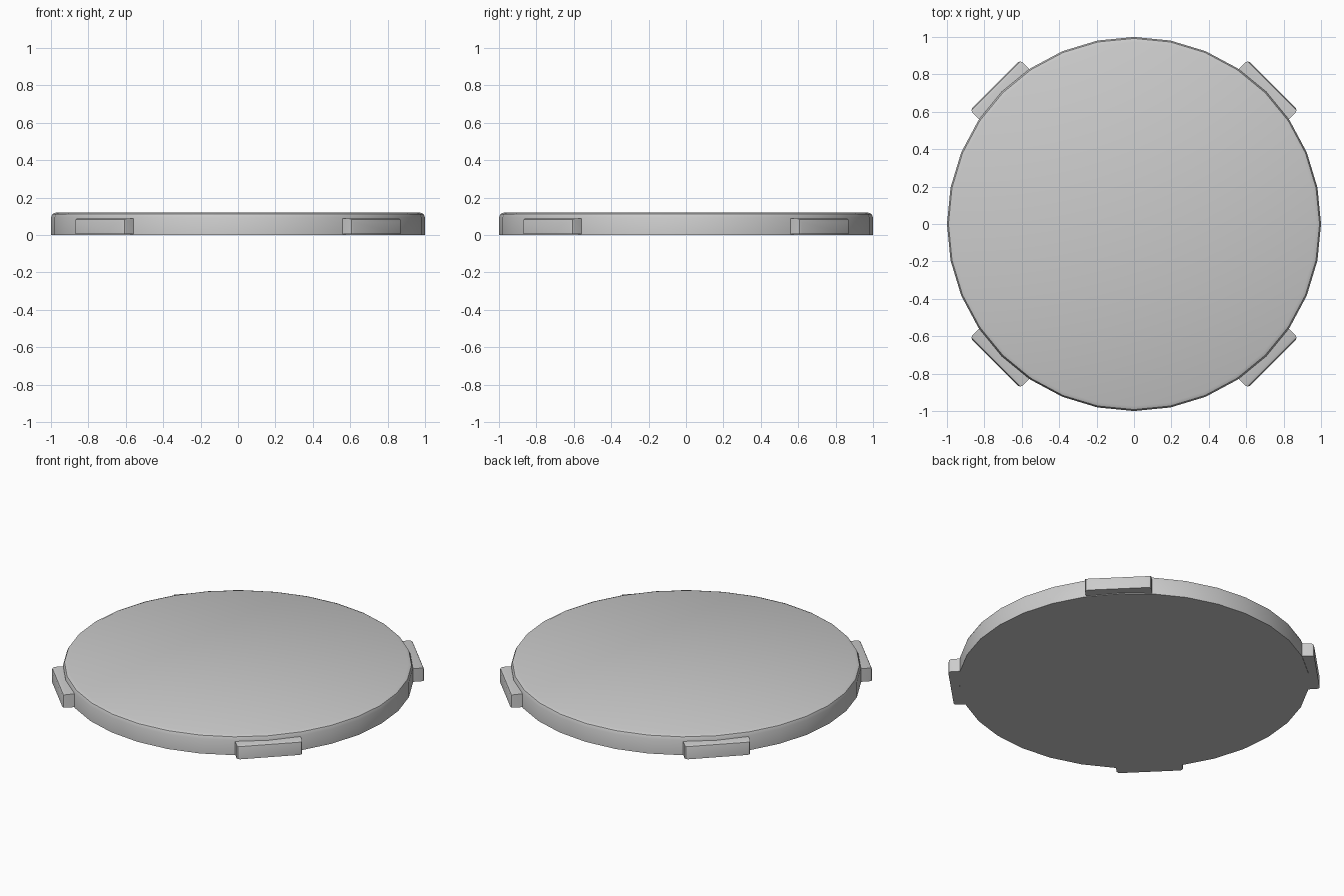
import bpy, bmesh, math
from mathutils import Matrix

if "Cube" in bpy.data.objects:
    bpy.data.objects.remove(bpy.data.objects["Cube"])


def finish(bm, name):
    bmesh.ops.recalc_face_normals(bm, faces=bm.faces[:])
    mesh = bpy.data.meshes.new(name)
    bm.to_mesh(mesh)
    bm.free()
    obj = bpy.data.objects.new(name, mesh)
    bpy.context.collection.objects.link(obj)
    bpy.ops.object.select_all(action='DESELECT')
    obj.select_set(True)
    bpy.context.view_layer.objects.active = obj
    bpy.ops.object.shade_smooth_by_angle(angle=math.radians(40))
    return obj


def bevel(bm, edges, width, segments):
    bmesh.ops.bevel(bm, geom=edges, offset=width, segments=segments,
                    profile=0.5, affect='EDGES')


# Round plate, 32 sides, with a softened top rim
H = 0.12
bm = bmesh.new()
bmesh.ops.create_cone(bm, cap_ends=True, segments=32, radius1=1, radius2=1,
                      depth=H, matrix=Matrix.Translation((0, 0, H / 2)))
bevel(bm, [e for e in bm.edges if all(v.co.z > H - 0.001 for v in e.verts)], 0.027, 2)
finish(bm, "plate")

# Four grip tabs on the diagonals, outer and top edges softened
INNER, OUTER, HALF, BASE, TOP = 0.92, 1.05, 0.19, 0.004, 0.087
for i in range(4):
    bm = bmesh.new()
    size = Matrix.Diagonal((OUTER - INNER, 2 * HALF, TOP - BASE, 1))
    place = Matrix.Translation(((INNER + OUTER) / 2, 0, (BASE + TOP) / 2))
    bmesh.ops.create_cube(bm, size=1, matrix=place @ size)
    soft = [e for e in bm.edges
            if all(v.co.x > OUTER - 0.001 for v in e.verts)
            and any(v.co.z > TOP - 0.001 for v in e.verts)]
    bevel(bm, soft, 0.018, 2)
    bm.transform(Matrix.Rotation(math.radians(45 + 90 * i), 4, 'Z'))
    finish(bm, f"grip_tab_{i + 1}")
